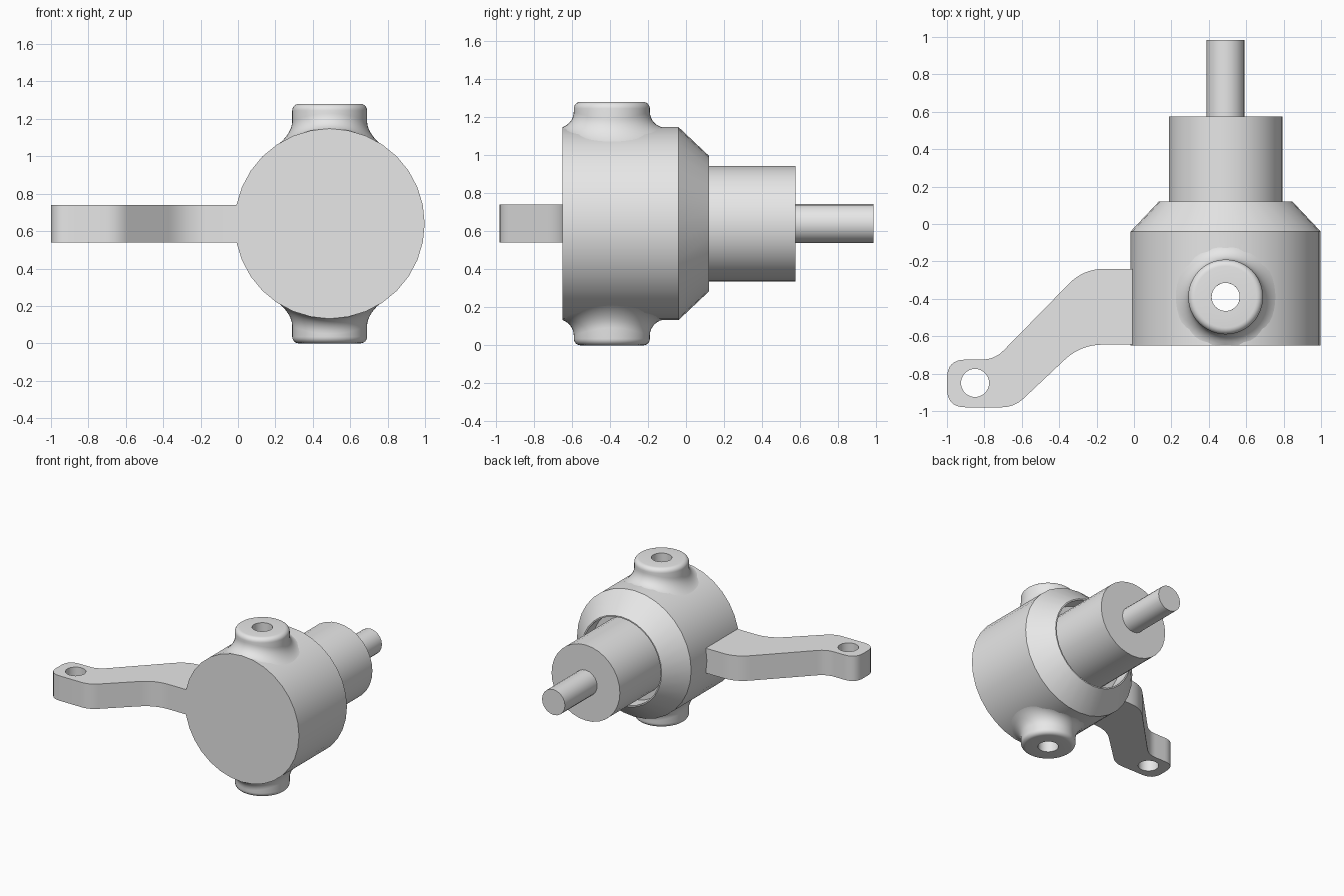
import bpy, bmesh
from math import sin, cos, pi, sqrt
from mathutils import Vector

cube = bpy.data.objects.get("Cube")
if cube:
    bpy.data.objects.remove(cube, do_unlink=True)

CX, CZ = 0.49, 0.64        # axis of the housing and shaft
BOSS_Y = -0.39             # axis of the vertical bore
FRONT, BODY_R = -0.65, 0.508
BORE_R = 0.075

grey = bpy.data.materials.new("plain grey")
grey.use_nodes = True
grey.diffuse_color = (0.8, 0.8, 0.8, 1)
grey.node_tree.nodes["Principled BSDF"].inputs["Base Color"].default_value = (0.8, 0.8, 0.8, 1)


def loft(name, rings, closed=False):
    """Skin equal rings of points; cap the ends, or join last to first."""
    bm = bmesh.new()
    loops = [[bm.verts.new(p) for p in ring] for ring in rings]
    n = len(loops[0])
    pairs = list(zip(loops, loops[1:]))
    if closed:
        pairs.append((loops[-1], loops[0]))
    else:
        bm.faces.new(loops[0])
        bm.faces.new(loops[-1])
    for a, b in pairs:
        for i in range(n):
            j = (i + 1) % n
            bm.faces.new((a[i], a[j], b[j], b[i]))
    bmesh.ops.recalc_face_normals(bm, faces=bm.faces)
    mesh = bpy.data.meshes.new(name)
    bm.to_mesh(mesh)
    bm.free()
    mesh.materials.append(grey)
    obj = bpy.data.objects.new(name, mesh)
    bpy.context.collection.objects.link(obj)
    return obj


def angles(n):
    return [2 * pi * i / n for i in range(n)]


def lathe_y(name, profile, sides):
    """Turn (radius, y) points about the main axis."""
    return loft(name, [[(CX + r * cos(a), y, CZ + r * sin(a)) for a in angles(sides)]
                       for r, y in profile])


def drill(obj, x, y, z0, z1):
    """Cut a vertical round hole."""
    cutter = loft("cutter", [[(x + BORE_R * cos(a), y + BORE_R * sin(a), z) for a in angles(32)]
                             for z in (z0, z1)])
    cutter.hide_render = True
    mod = obj.modifiers.new("hole", "BOOLEAN")
    mod.operation, mod.solver, mod.object = "DIFFERENCE", "EXACT", cutter
    bpy.context.view_layer.objects.active = obj
    bpy.ops.object.modifier_apply(modifier=mod.name)
    bpy.data.objects.remove(cutter, do_unlink=True)


def rounded(corners, steps=8):
    """Round each (x, y, cut) corner of an outline with a quadratic curve."""
    out = []
    for i, (x, y, cut) in enumerate(corners):
        p = Vector((x, y))
        if not cut:
            out.append(p)
            continue
        a = p + (Vector(corners[i - 1][:2]) - p).normalized() * cut
        b = p + (Vector(corners[(i + 1) % len(corners)][:2]) - p).normalized() * cut
        for k in range(steps + 1):
            t = k / steps
            out.append(a * (1 - t) ** 2 + p * 2 * t * (1 - t) + b * t * t)
    return out


# Housing: drum with a chamfered back and a recess around the shaft
housing = lathe_y("housing", [(BODY_R, FRONT), (BODY_R, -0.04), (0.357, 0.12),
                              (0.347, 0.12), (0.347, 0.0)], 32)
drill(housing, CX, BOSS_Y, -0.2, 1.5)

# Shaft and its thin end pin
shaft = lathe_y("shaft", [(0.304, -0.02), (0.304, 0.575)], 32)
pin = lathe_y("end_pin", [(0.102, 0.55), (0.102, 0.985)], 20)


# Bosses: rounded rim, straight wall, and a fillet that follows the drum
def boss(name, side):
    top, rad, rim, fillet = 0.64, 0.2, 0.035, 0.085
    profile = [(BORE_R, 0.45), (BORE_R, top)]
    profile += [(rad - rim + rim * sin(t), top - rim + rim * cos(t))
                for t in (k * pi / 12 for k in range(7))]
    rings = [[(r, h) for _ in angles(48)] for r, h in profile]
    for k in range(9):
        t = k * pi / 16
        r, lift = rad + fillet * (1 - cos(t)), fillet * (1 - sin(t))
        rings.append([(r, sqrt(BODY_R ** 2 - (r * cos(a)) ** 2) + lift - 0.004)
                      for a in angles(48)])
    points = [[(CX + r * cos(a), max(BOSS_Y + r * sin(a), FRONT + 0.001), CZ + side * h)
               for a, (r, h) in zip(angles(48), ring)] for ring in rings]
    return loft(name, points, closed=True)


bosses = [boss("top_boss", 1), boss("bottom_boss", -1)]

# Cranked arm with an eye at its tip
outline = rounded([(0.06, -0.24, 0), (-0.27, -0.24, 0.11), (-0.745, -0.725, 0.07),
                   (-1, -0.725, 0.1), (-1, -0.98, 0.1), (-0.64, -0.98, 0.07),
                   (-0.285, -0.645, 0.12), (0.06, -0.645, 0)])
arm = loft("arm", [[(p.x, p.y, z) for p in outline] for z in (0.54, 0.74)])
drill(arm, -0.85, -0.85, 0.4, 0.9)

# Smooth curved surfaces, keep hard edges
bpy.ops.object.select_all(action="DESELECT")
for obj in [housing, shaft, pin, arm] + bosses:
    obj.select_set(True)
bpy.context.view_layer.objects.active = housing
bpy.ops.object.shade_smooth_by_angle(angle=pi / 6)
